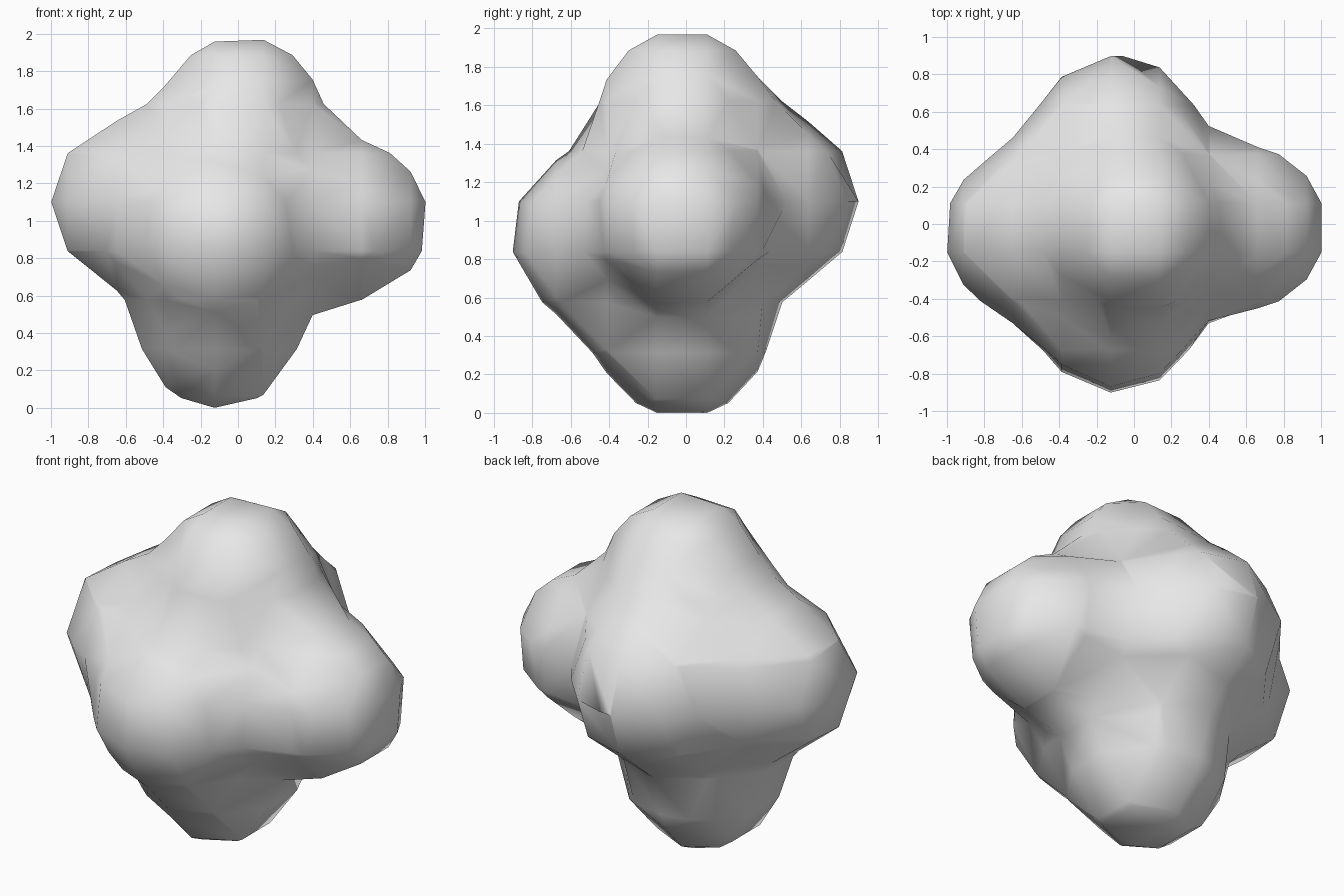
import bpy
from mathutils import Vector

if "Cube" in bpy.data.objects:
    bpy.data.objects.remove(bpy.data.objects["Cube"])

# Grey surface colour
grey = bpy.data.materials.new("light_grey")
grey.diffuse_color = (0.8, 0.8, 0.8, 1.0)
grey.use_nodes = True
grey.node_tree.nodes["Principled BSDF"].inputs["Base Color"].default_value = grey.diffuse_color

# Six equal lobes merging into one lump: right, left, front, back, top, bottom
LOBES = [
    (0.585, -0.02, 1.00),
    (-0.562, -0.045, 1.10),
    (-0.095, -0.46, 0.92),
    (-0.09, 0.45, 1.10),
    (0.02, -0.02, 1.555),
    (-0.10, -0.02, 0.43),
]
ORIGIN = Vector((0.006, -0.02, 0.97))

# Blend the lobes as a coarse metaball
meta = bpy.data.metaballs.new("lobe_blend")
meta.resolution = meta.render_resolution = 0.262
meta.threshold = 0.6
for co in LOBES:
    ball = meta.elements.new(type='BALL')
    ball.co = Vector(co) - ORIGIN
    ball.radius = 0.78
    ball.stiffness = 2.0
blend = bpy.data.objects.new("lobe_blend", meta)
blend.location = ORIGIN
bpy.context.collection.objects.link(blend)
bpy.context.view_layer.update()

# Turn the blend into a smooth mesh and drop the helper
depsgraph = bpy.context.evaluated_depsgraph_get()
mesh = bpy.data.meshes.new_from_object(blend.evaluated_get(depsgraph))
bpy.data.objects.remove(blend)
mesh.name = "lumpy_blob"
mesh.materials.clear()
mesh.materials.append(grey)
mesh.shade_smooth()

# Stand the lump on the ground
blob = bpy.data.objects.new("lumpy_blob", mesh)
bpy.context.collection.objects.link(blob)
blob.location = ORIGIN
blob.location.z = -min(v.co.z for v in mesh.vertices)
